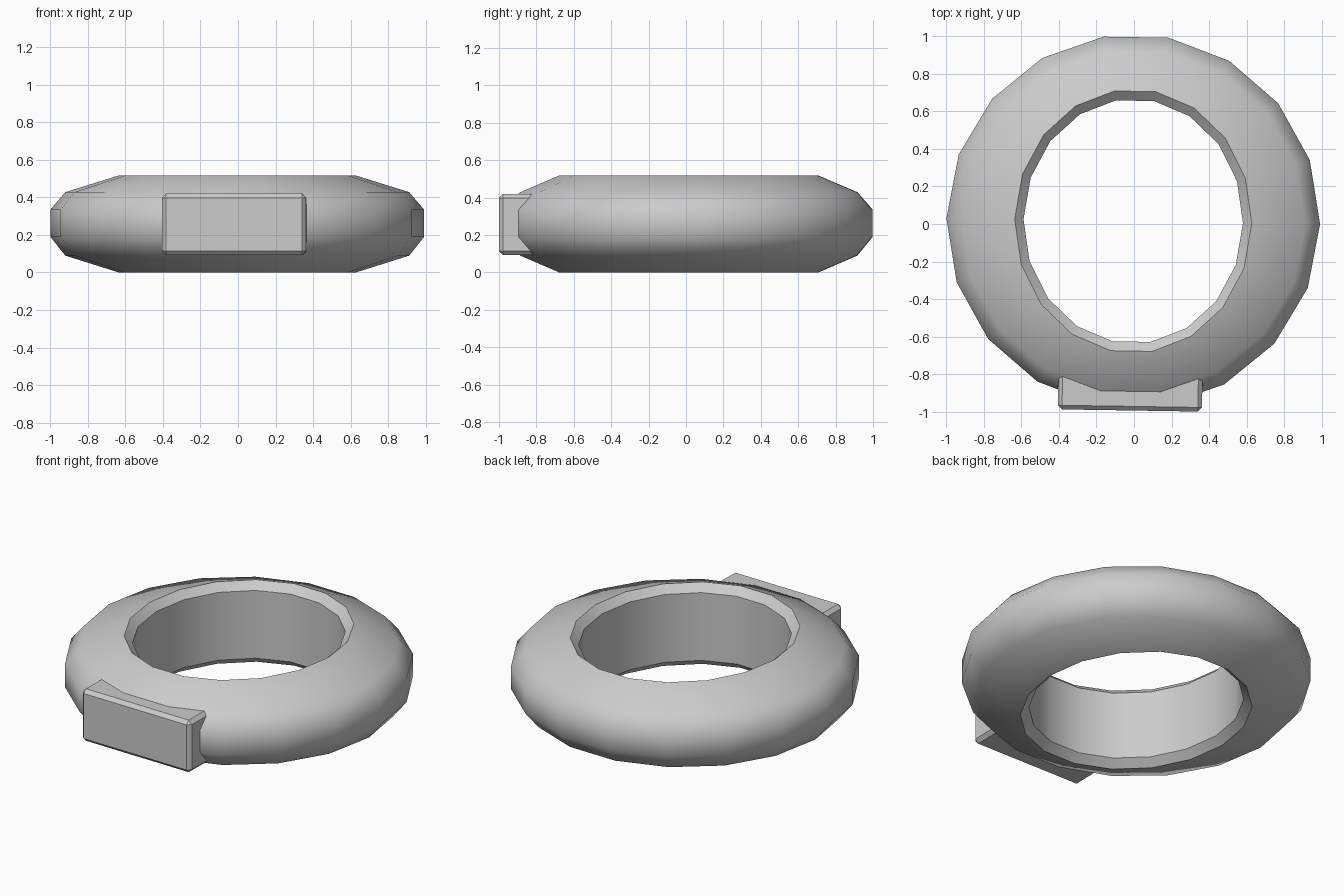
import bpy, bmesh
from math import cos, sin, radians

if "Cube" in bpy.data.objects:
    bpy.data.objects.remove(bpy.data.objects["Cube"])

SIDES = 18
TURN = radians(-0.9)
CENTRE = (-0.004, 0.015)

# Band: closed profile (x radius, y radius, z) swept around 18 sides
profile = [
    (0.585, 0.652, 0.045), (0.632, 0.703, 0.0),
    (0.917, 0.914, 0.09), (0.996, 0.996, 0.19),
    (0.996, 0.996, 0.335), (0.917, 0.914, 0.428),
    (0.632, 0.703, 0.517), (0.585, 0.652, 0.472),
]
bm = bmesh.new()
rings = []
for i in range(SIDES):
    a = radians(360 / SIDES * i) + TURN
    rings.append([bm.verts.new((CENTRE[0] + rx * cos(a), CENTRE[1] + ry * sin(a), z))
                  for rx, ry, z in profile])
n = len(profile)
for i in range(SIDES):
    a, b = rings[i], rings[(i + 1) % SIDES]
    for j in range(n):
        k = (j + 1) % n
        bm.faces.new((a[j], b[j], b[k], a[k]))
bmesh.ops.recalc_face_normals(bm, faces=bm.faces)
mesh = bpy.data.meshes.new("ring_band")
bm.to_mesh(mesh)
bm.free()
band = bpy.data.objects.new("ring_band", mesh)
bpy.context.collection.objects.link(band)
bpy.context.view_layer.objects.active = band
band.select_set(True)
bpy.ops.object.shade_smooth_by_angle(angle=radians(42))
band.select_set(False)

# Front plate: chamfered block sunk into the band
bpy.ops.mesh.primitive_cube_add(size=1, location=(-0.02, -0.885, 0.256), rotation=(0, 0, TURN))
plate = bpy.context.object
plate.name = "front_plate"
plate.scale = (0.768, 0.218, 0.328)
bpy.ops.object.transform_apply(location=False, rotation=False, scale=True)
bevel = plate.modifiers.new("chamfer", 'BEVEL')
bevel.width = 0.022
bevel.segments = 1
